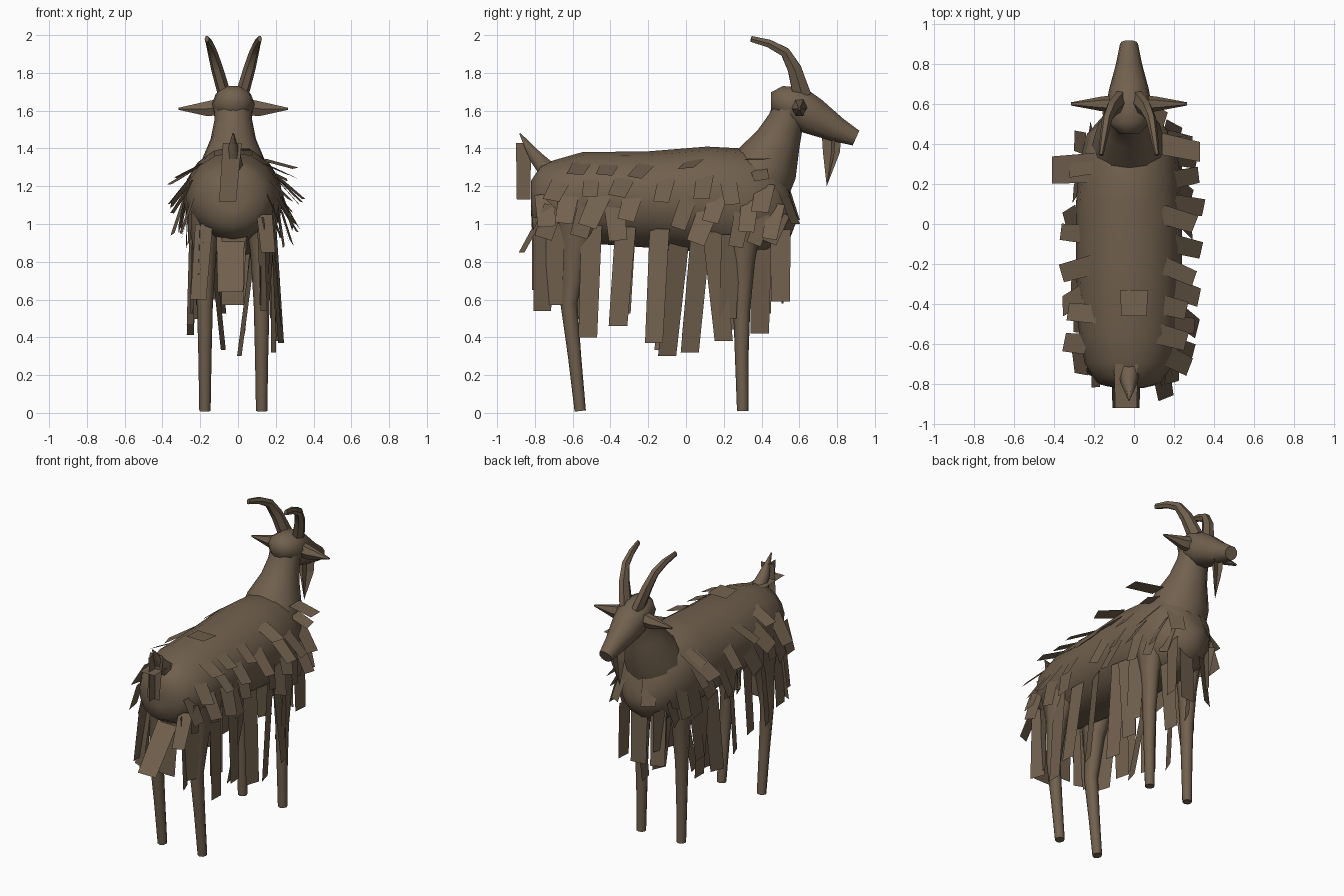
import bpy, bmesh, math, random
from mathutils import Vector

random.seed(7)
if "Cube" in bpy.data.objects:
    bpy.data.objects.remove(bpy.data.objects["Cube"], do_unlink=True)

CX = -0.025  # body centre line

coat = bpy.data.materials.new("brown_coat")
coat.use_nodes = True
colour = (0.165, 0.118, 0.076, 1)
coat.diffuse_color = colour
bsdf = next(n for n in coat.node_tree.nodes if n.type == 'BSDF_PRINCIPLED')
bsdf.inputs["Base Color"].default_value = colour
bsdf.inputs["Roughness"].default_value = 0.9


def finish(bm, name, angle=None):
    mesh = bpy.data.meshes.new(name)
    bm.to_mesh(mesh)
    bm.free()
    mesh.materials.append(coat)
    obj = bpy.data.objects.new(name, mesh)
    bpy.context.collection.objects.link(obj)
    if angle:
        bpy.ops.object.select_all(action='DESELECT')
        obj.select_set(True)
        bpy.context.view_layer.objects.active = obj
        bpy.ops.object.shade_smooth_by_angle(angle=math.radians(angle))
    return obj


def loft(name, path, sides=12, ref=(1, 0, 0), angle=60):
    """Skin elliptical rings along a path of (x, y, z, width radius, depth radius)."""
    bm = bmesh.new()
    pts = [Vector(p[:3]) for p in path]
    rings = []
    for i, p in enumerate(path):
        t = (pts[min(i + 1, len(pts) - 1)] - pts[max(i - 1, 0)]).normalized()
        side = Vector(ref)
        side = (side - t * side.dot(t)).normalized()
        up = t.cross(side)
        ring = []
        for k in range(sides):
            a = math.tau * k / sides
            ring.append(bm.verts.new(pts[i] + side * math.cos(a) * p[3] + up * math.sin(a) * p[4]))
        rings.append(ring)
    for r, s in zip(rings, rings[1:]):
        for k in range(sides):
            j = (k + 1) % sides
            bm.faces.new((r[k], r[j], s[j], s[k]))
    bm.faces.new(rings[0][::-1])
    bm.faces.new(rings[-1])
    bmesh.ops.recalc_face_normals(bm, faces=bm.faces)
    return finish(bm, name, angle)


def card(bm, top, bottom, across, width):
    """One flat lock of hair, slightly wider at its root."""
    w = Vector(across).normalized() * width / 2
    top, bottom = Vector(top), Vector(bottom)
    bm.faces.new([bm.verts.new(v) for v in (top - w, top + w, bottom + w * 0.9, bottom - w * 0.9)])


# Torso: (y, z, half width, half height)
torso = [(-0.82, 1.15, .07, .08), (-0.79, 1.15, .16, .17), (-0.7, 1.13, .22, .21),
         (-0.55, 1.14, .25, .24), (-0.2, 1.13, .265, .255), (0.1, 1.13, .265, .28),
         (0.3, 1.11, .25, .29), (0.45, 1.09, .21, .25), (0.54, 1.09, .13, .16), (0.57, 1.1, .05, .07)]
loft("torso", [(CX, *s) for s in torso], 16)

# Neck and head
loft("neck", [(CX, .33, 1.15, .2, .2), (CX, .43, 1.32, .175, .17), (CX, .49, 1.45, .12, .12),
              (CX, .53, 1.55, .1, .095), (CX, .56, 1.64, .1, .09)])
loft("head", [(CX, .45, 1.65, .05, .05), (CX, .5, 1.65, .1, .085), (CX, .58, 1.63, .115, .11),
              (CX, .67, 1.57, .1, .105), (CX, .8, 1.5, .065, .07), (CX, .9, 1.455, .045, .045)], 10)

for s, label in ((1, "left"), (-1, "right")):
    # Horns sweep up and back
    loft(label + "_horn", [(CX + s * .045, .615, 1.68, .035, .055), (CX + s * .085, .575, 1.82, .032, .042),
                           (CX + s * .11, .525, 1.91, .026, .03), (CX + s * .125, .44, 1.955, .02, .024),
                           (CX + s * .14, .345, 1.98, .012, .018)], 6, angle=40)
    # Pointed ears
    loft(label + "_ear", [(CX + s * .07, .6, 1.62, .045, .05), (CX + s * .14, .6, 1.61, .036, .045),
                          (CX + s * .29, .6, 1.61, .008, .006)], 6, ref=(0, 1, 0), angle=40)
    # Legs
    x = CX + s * .15
    loft(label + "_front_leg", [(x, .3, 1.0, .08, .1), (x, .3, .8, .055, .065), (x, .295, .55, .04, .045),
                                (x, .295, .3, .034, .036), (x, .3, .01, .03, .03)], 8)
    loft(label + "_hind_leg", [(x, -.57, 1.05, .09, .14), (x, -.59, .85, .06, .07), (x, -.62, .58, .042, .045),
                               (x, -.59, .3, .035, .035), (x, -.56, .01, .03, .03)], 8)

# Tail: short upturned cone with a hanging tuft
loft("tail", [(CX, -.72, 1.27, .06, .06), (CX, -.8, 1.36, .04, .04), (CX, -.88, 1.48, .004, .004)], 6)
bm = bmesh.new()
card(bm, (-.03, -.83, 1.43), (-.055, -.83, 1.12), (1, 0, 0), .1)
card(bm, (-.04, -.86, 1.43), (-.04, -.86, 1.13), (0, 1, 0), .08)
card(bm, (-.04, -.7, 1.33), (-.04, -.92, 1.33), (1, 0, 0), .12)
finish(bm, "tail_tuft")

# Beard
bm = bmesh.new()
for across in ((0, 1, 0), (1, .4, 0)):
    card(bm, (CX, .77, 1.46), (CX, .77, 1.38), across, .1)
    w = Vector(across).normalized() * .045
    a, b, tip = (Vector(p) for p in ((CX, .77, 1.38), (CX, .77, 1.38), (CX, .745, 1.2)))
    bm.faces.new([bm.verts.new(v) for v in (a - w, b + w, tip)])
finish(bm, "beard")


def torso_at(y):
    for a, b in zip(torso, torso[1:]):
        if a[0] <= y <= b[0]:
            f = (y - a[0]) / (b[0] - a[0])
            return [u + (v - u) * f for u, v in zip(a, b)]
    return torso[0] if y < 0 else torso[-1]


def flank_hair(name, s, lift, rows):
    """Locks rooted on the torso; each row is an angle from the top and its y places."""
    bm = bmesh.new()
    for angle, places in rows:
        a = math.radians(angle)
        for y in places:
            _, z, rx, rz = torso_at(y)
            root = Vector((CX + s * rx * math.sin(a) * .97, y, z + rz * math.cos(a) * .97))
            out = Vector((s * math.sin(a), 0, math.cos(a)))
            down = Vector((s * math.cos(a), 0, -math.sin(a)))
            sway = random.uniform(-.45, .15)
            d = (down + out * lift * random.uniform(.5, 1.4) + Vector((0, sway, 0))).normalized()
            across = Vector((0, 1, 0)) - d * d.y + out * random.uniform(-.2, .2)
            card(bm, root, root + d * random.uniform(.15, .21), across, random.uniform(.085, .12))
    finish(bm, name)


# Shaggy flanks, fuller on the left
flank_hair("left_flank_hair", 1, .4, [
    (38, (-.55, -.4, -.2, .05, .38)),
    (62, (-.66, -.5, -.32, -.1, .1, .22, .42)),
    (85, (-.75, -.62, -.45, -.28, .02, .17, .34, .48)),
    (100, (-.7, -.52, -.38, .12, .3, .42, .51))])
flank_hair("right_flank_hair", -1, .22, [
    (40, (-.45, -.2, .3)),
    (65, (-.6, -.35, -.05, .28)),
    (88, (-.7, -.5, -.25, .05, .2, .4)),
    (102, (-.6, -.4, -.1, .3, .47))])

# Long hanging locks below the belly: (root y, tip y, tip z)
fringe = [(-.76, -.76, .54), (-.69, -.7, .57), (-.5, -.52, .4), (-.32, -.36, .46), (-.14, -.17, .37),
          (-.03, -.1, .3), (.08, .02, .32), (.14, .2, .38), (.24, .22, .5), (.4, .39, .42), (.5, .5, .59)]
for s, label in ((1, "left"), (-1, "right")):
    bm = bmesh.new()
    for i, (y, ty, tz) in enumerate(fringe):
        _, z, rx, rz = torso_at(y)
        inner = .45 if i in (5, 9) else .8
        x = CX + s * rx * inner
        tip_x = x + s * (random.uniform(-.1, -.04) if inner < .5 else random.uniform(-.02, .05))
        if s < 0:
            ty, tz = ty + random.uniform(-.04, .04), tz + random.uniform(0, .12)
        card(bm, (x, y, z - rz * .6), (tip_x, ty, tz), (random.uniform(-.5, .5), 1, 0), .11)
    finish(bm, label + "_belly_fringe")

# Locks across the rump and chest
bm = bmesh.new()
card(bm, (-.04, -.66, .96), (-.04, -.92, .64), (1, 0, 0), .15)
card(bm, (-.02, -.7, .95), (-.03, -.72, .57), (1, 0, 0), .13)
card(bm, (.14, -.76, 1.05), (.16, -.87, .85), (1, .4, 0), .09)
card(bm, (-.18, -.72, 1.0), (-.21, -.76, .6), (1, -.4, 0), .1)
finish(bm, "rump_hair")
bm = bmesh.new()
card(bm, (0, .5, .98), (0, .51, .58), (1, .1, 0), .12)
card(bm, (-.13, .48, 1.0), (-.15, .52, .6), (1, .5, 0), .1)
card(bm, (.1, .5, 1.2), (.13, .58, 1.0), (1, -.6, 0), .1)
card(bm, (-.1, .52, 1.2), (-.12, .58, 1.02), (1, .6, 0), .1)
finish(bm, "chest_hair")
# Loose locks on the back and shoulder
bm = bmesh.new()
card(bm, (0, -.33, 1.39), (0, -.46, 1.4), (1, 0, 0), .14)
card(bm, (-.2, .28, 1.31), (-.41, .27, 1.17), (0, 1, 0), .15)
card(bm, (.14, .4, 1.35), (.33, .36, 1.34), (0, 1, 0), .11)
finish(bm, "back_hair")
